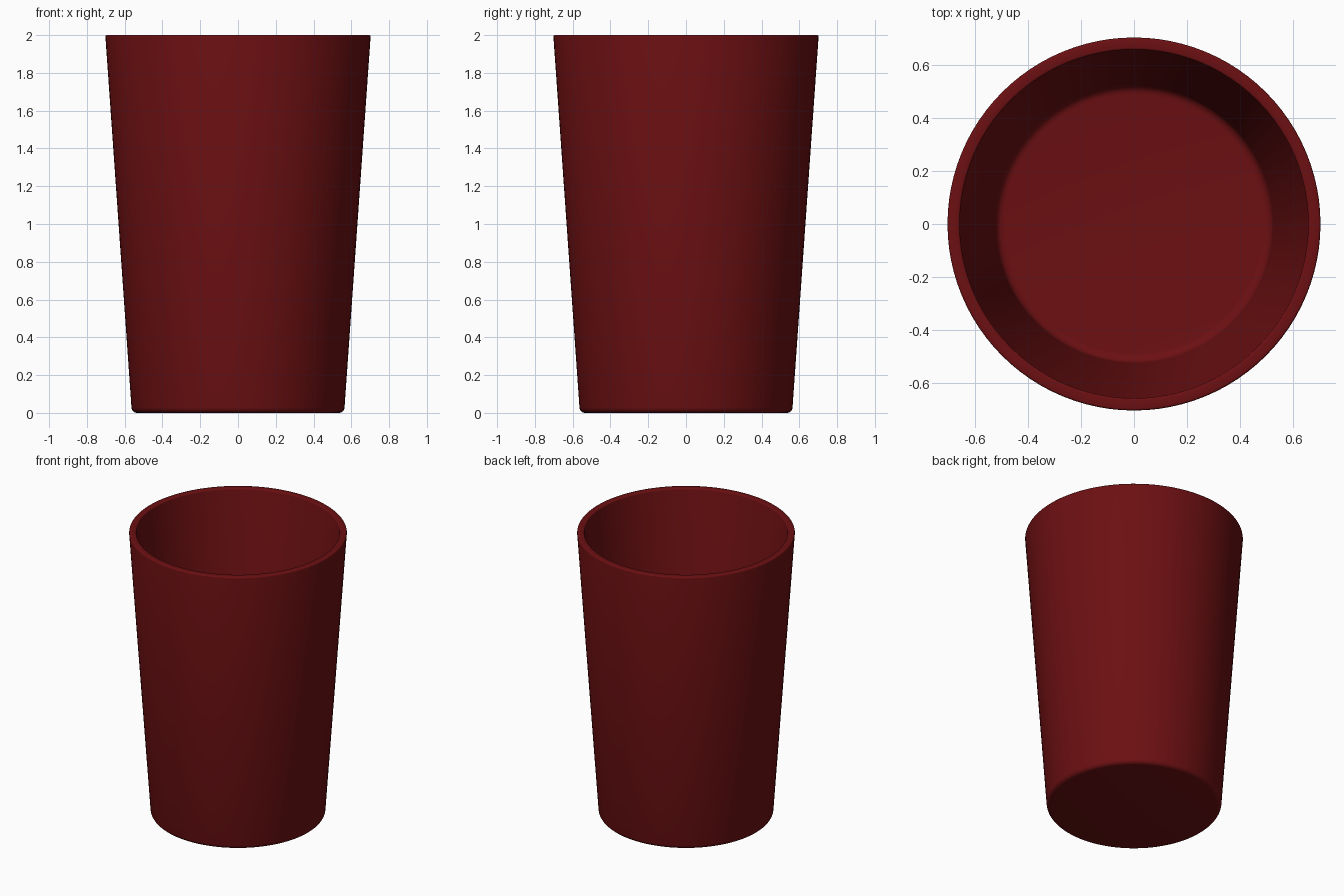
import bpy, bmesh, math

if "Cube" in bpy.data.objects:
    bpy.data.objects.remove(bpy.data.objects["Cube"])

SEGMENTS = 96


def arc(cx, cz, r, a0, a1, steps=5):
    """Points of a rounded corner in the (radius, height) plane."""
    angles = [math.radians(a0 + (a1 - a0) * i / steps) for i in range(steps + 1)]
    return [(cx + r * math.cos(a), cz + r * math.sin(a)) for a in angles]


def lathe(name, profile, material):
    """Revolve a (radius, height) profile around the z axis."""
    bm = bmesh.new()
    verts = [bm.verts.new((r, 0, z)) for r, z in profile]
    edges = [bm.edges.new(pair) for pair in zip(verts, verts[1:])]
    bmesh.ops.spin(bm, geom=verts + edges, cent=(0, 0, 0), axis=(0, 0, 1),
                   angle=math.tau, steps=SEGMENTS, use_duplicate=False)
    bmesh.ops.remove_doubles(bm, verts=bm.verts, dist=0.0005)
    bmesh.ops.recalc_face_normals(bm, faces=bm.faces)
    mesh = bpy.data.meshes.new(name)
    bm.to_mesh(mesh)
    bm.free()
    mesh.materials.append(material)
    obj = bpy.data.objects.new(name, mesh)
    bpy.context.collection.objects.link(obj)
    bpy.context.view_layer.objects.active = obj
    obj.select_set(True)
    bpy.ops.object.shade_smooth_by_angle(angle=math.radians(40))
    return obj


red = bpy.data.materials.new("dark_red")
red.diffuse_color = (0.15, 0.005, 0.006, 1)
red.use_nodes = True
red.node_tree.nodes["Principled BSDF"].inputs["Base Color"].default_value = red.diffuse_color

# Tapered cup: underside, outer wall, rim, inner wall, inner floor
profile = [(0, 0)]
profile += arc(0.534, 0.03, 0.03, -90, -4)
profile += arc(0.694, 1.992, 0.008, -4, 90, 3)
profile += arc(0.664, 1.992, 0.008, 90, 176, 3)
profile += arc(0.488, 0.09, 0.035, -4, -90)
profile += [(0, 0.055)]
lathe("cup", profile, red)
